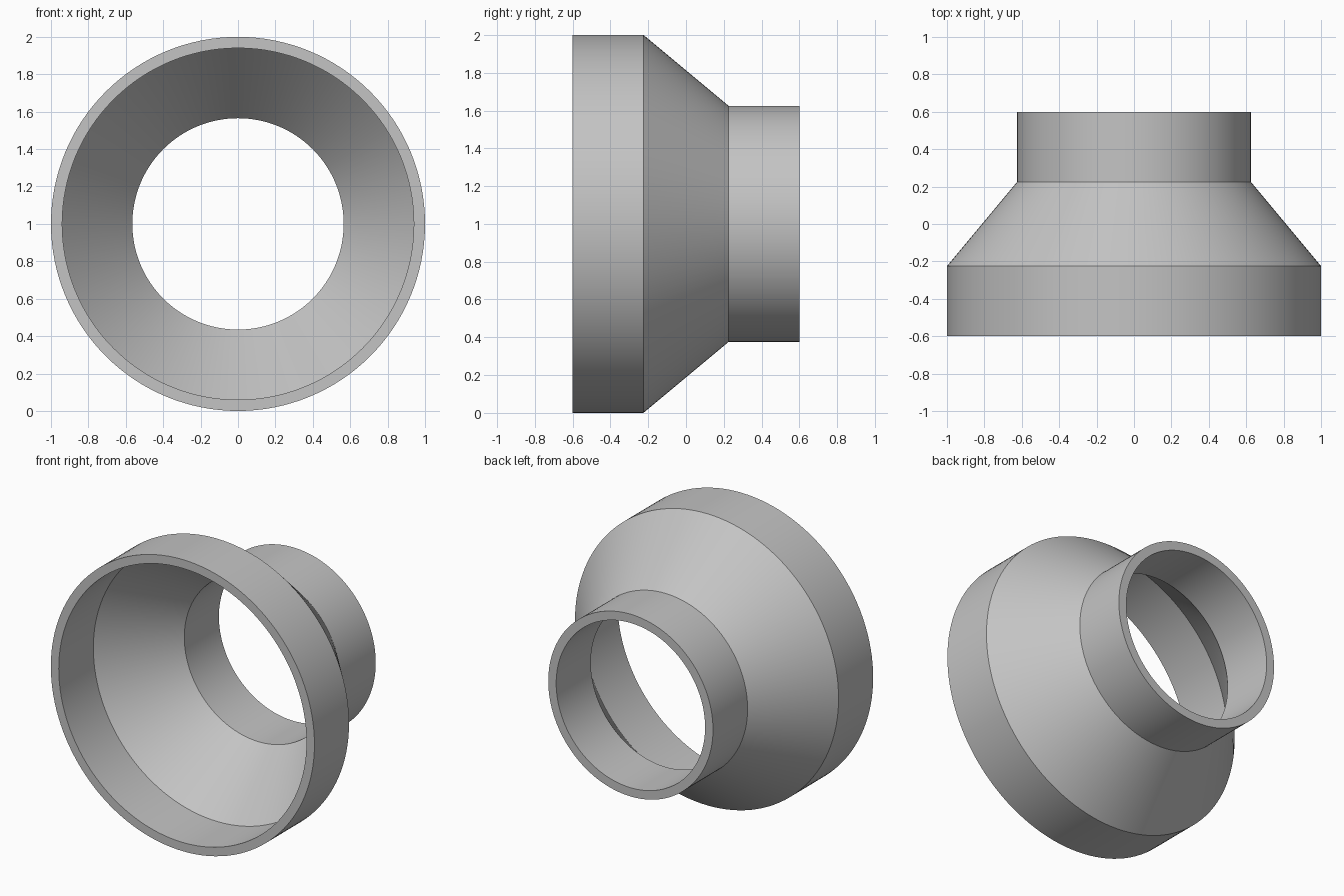
import bpy
import bmesh
import math
from mathutils import Matrix, Vector

cube = bpy.data.objects.get("Cube")
if cube:
    bpy.data.objects.remove(cube, do_unlink=True)

SEGMENTS = 128
WALL = 0.06
CENTRE = Vector((0, 0, 1))

# Single plain grey
grey = bpy.data.materials.new("plain_grey")
grey.use_nodes = True
colour = (0.55, 0.55, 0.55, 1)
grey.diffuse_color = colour
grey.node_tree.nodes["Principled BSDF"].inputs["Base Color"].default_value = colour

# Closed wall section as (radius, y): wide collar, cone, narrow collar
outer = [(1.0, -0.6), (1.0, -0.225), (0.625, 0.225), (0.625, 0.6)]
inner = [(r - WALL, y) for r, y in reversed(outer)]
section = outer + inner

# Revolve the section around the y axis
bm = bmesh.new()
rings = []
for i in range(SEGMENTS):
    turn = Matrix.Rotation(math.tau * i / SEGMENTS, 3, "Y")
    rings.append([bm.verts.new(turn @ Vector((r, y, 0)) + CENTRE) for r, y in section])
for i, ring in enumerate(rings):
    following = rings[(i + 1) % SEGMENTS]
    for j in range(len(section)):
        k = (j + 1) % len(section)
        bm.faces.new((ring[j], ring[k], following[k], following[j]))
bmesh.ops.recalc_face_normals(bm, faces=bm.faces)

mesh = bpy.data.meshes.new("pipe_reducer")
bm.to_mesh(mesh)
bm.free()
mesh.materials.append(grey)
reducer = bpy.data.objects.new("pipe_reducer", mesh)
bpy.context.collection.objects.link(reducer)

# Smooth round walls with crisp rims and cone edges
bpy.ops.object.select_all(action="DESELECT")
reducer.select_set(True)
bpy.context.view_layer.objects.active = reducer
bpy.ops.object.shade_smooth_by_angle(angle=math.radians(30))
